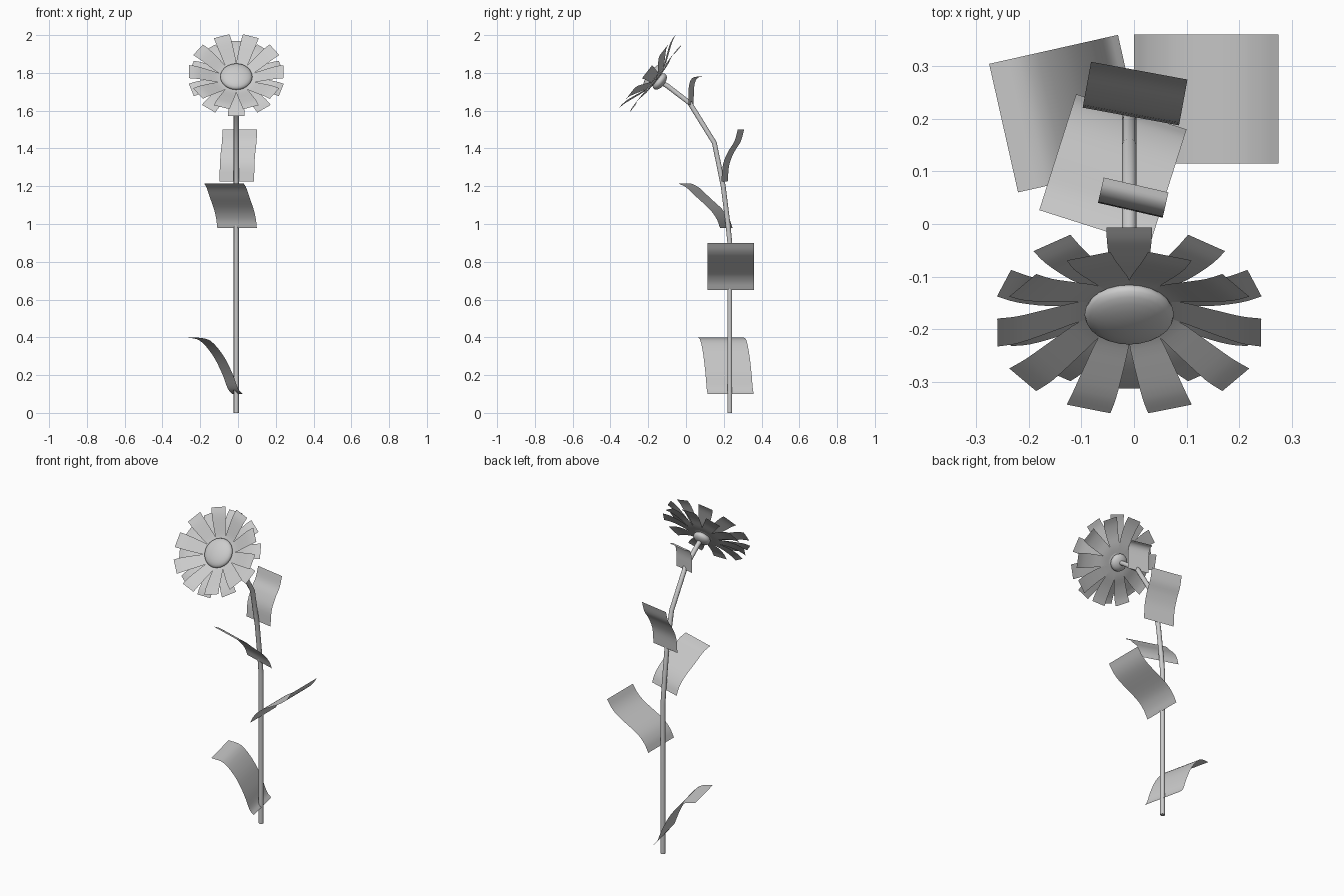
import bpy, bmesh, math
from mathutils import Matrix, Vector

if "Cube" in bpy.data.objects:
    bpy.data.objects.remove(bpy.data.objects["Cube"])

CX = -0.009                                   # stem line in x
TILT = Matrix(((1, 0, 0), (0, 0.61, -0.79), (0, 0.79, 0.61))).to_4x4()
HEAD = Matrix.Translation((CX, -0.172, 1.78)) @ TILT   # local z = facing of the bloom


def smooth_profile(pts, steps=4):
    """Catmull-Rom points through a short 2D or 3D profile."""
    p = [Vector(q) for q in pts]
    p = [2 * p[0] - p[1]] + p + [2 * p[-1] - p[-2]]
    out = []
    for i in range(1, len(p) - 2):
        a, b, c, d = p[i - 1:i + 3]
        for k in range(steps):
            t = k / steps
            out.append(0.5 * (2 * b + (c - a) * t + (2 * a - 5 * b + 4 * c - d) * t * t
                              + (3 * b - a - 3 * c + d) * t ** 3))
    return out + [p[-2]]


def finish(name, bm):
    bmesh.ops.recalc_face_normals(bm, faces=bm.faces)
    for f in bm.faces:
        f.smooth = True
    me = bpy.data.meshes.new(name)
    bm.to_mesh(me)
    bm.free()
    ob = bpy.data.objects.new(name, me)
    bpy.context.collection.objects.link(ob)
    return ob


def ribbon(bm, rows):
    """Sheet from (left, right) point pairs."""
    pairs = [(bm.verts.new(a), bm.verts.new(b)) for a, b in rows]
    for (a, b), (c, d) in zip(pairs, pairs[1:]):
        bm.faces.new((a, b, d, c))


# Stem: tube along a bent path
path = [(0.232, 0), (0.232, 0.9), (0.222, 1.0), (0.197, 1.2), (0.15, 1.43),
        (0.02, 1.64), (-0.095, 1.728), (-0.14, 1.757)]
bm = bmesh.new()
rings = []
for i, (y, z) in enumerate(path):
    a, b = path[max(i - 1, 0)], path[min(i + 1, len(path) - 1)]
    tangent = Vector((b[0] - a[0], b[1] - a[1])).normalized()
    side = Vector((0, tangent.y, -tangent.x))
    rings.append([bm.verts.new(Vector((CX, y, z)) + 0.0135 * (
        math.cos(t) * Vector((1, 0, 0)) + math.sin(t) * side))
        for t in [k * math.tau / 10 for k in range(10)]])
for r, s in zip(rings, rings[1:]):
    for k in range(10):
        bm.faces.new((r[k], r[(k + 1) % 10], s[(k + 1) % 10], s[k]))
bm.faces.new(rings[0])
bm.faces.new(rings[-1])
stem = finish("stem", bm)
stem.data.shade_smooth()
stem.data.set_sharp_from_angle(angle=math.radians(50))

# Leaves: base (x, y, z), tip (x, y, z), width, normalised S profile
leaves = [
    ((-0.003, 0.237, 0.10), (-0.2475, 0.182, 0.40), 0.25,
     [(0, 0), (.1, .1), (.22, .36), (.42, .68), (.7, .94), (1, 1)]),
    ((0.0, 0.237, 0.65), (0.274, 0.237, 0.90), 0.245,
     [(0, 0), (.1, .2), (.28, .39), (.7, .65), (.88, .81), (1, 1)]),
    ((-0.005, 0.213, 0.98), (-0.075, -0.007, 1.215), 0.22,
     [(0, 0), (.08, .2), (.25, .42), (.55, .68), (.8, .9), (1, 1)]),
    ((-0.006, 0.204, 1.225), (0.01, 0.291, 1.50), 0.186,
     [(0, 0), (.1, .33), (.42, .58), (.79, .77), (1, 1)]),
    ((-0.007, 0.026, 1.63), (0.004, 0.074, 1.78), 0.126,
     [(0, 0), (.02, .3), (.05, .6), (.22, .85), (.55, .97), (1, 1)]),
]
for n, (base, tip, width, prof) in enumerate(leaves, 1):
    base, tip = Vector(base), Vector(tip)
    d = tip - base
    across = Vector((-d.y, d.x, 0)).normalized() * width / 2
    bm = bmesh.new()
    rows = []
    for s, h in smooth_profile(prof):
        p = base + Vector((d.x * s, d.y * s, d.z * h))
        rows.append((p - across, p + across))
    ribbon(bm, rows)
    finish(f"leaf_{n}", bm)

# Petals: two staggered layers of ten; profile is (radius, half width, height)
layers = {
    "front_petals": (18, [(.03, .015, -.014), (.09, .030, -.008), (.15, .037, .014),
                          (.21, .042, .036), (.25, .0435, .043)]),
    "back_petals": (0, [(.03, .015, -.024), (.09, .030, -.022), (.15, .037, -.012),
                        (.21, .042, -.010), (.25, .0435, -.016)]),
}
for name, (start, prof) in layers.items():
    bm = bmesh.new()
    pts = smooth_profile(prof, 3)
    for k in range(10):
        turn = HEAD @ Matrix.Rotation(math.radians(start + 36 * k), 4, 'Z')
        ribbon(bm, [(turn @ Vector((-w, r, h)), turn @ Vector((w, r, h)))
                    for r, w, h in pts])
    finish(name, bm)

# Flower centre and the calyx behind it: flattened spheres
for name, radius, thick, offset in (("flower_centre", 0.085, 0.03, 0.0),
                                    ("calyx", 0.05, 0.028, -0.042)):
    bm = bmesh.new()
    bmesh.ops.create_uvsphere(
        bm, u_segments=24, v_segments=12, radius=1,
        matrix=HEAD @ Matrix.Translation((0, 0, offset))
        @ Matrix.Diagonal((radius, radius, thick, 1)))
    finish(name, bm)
